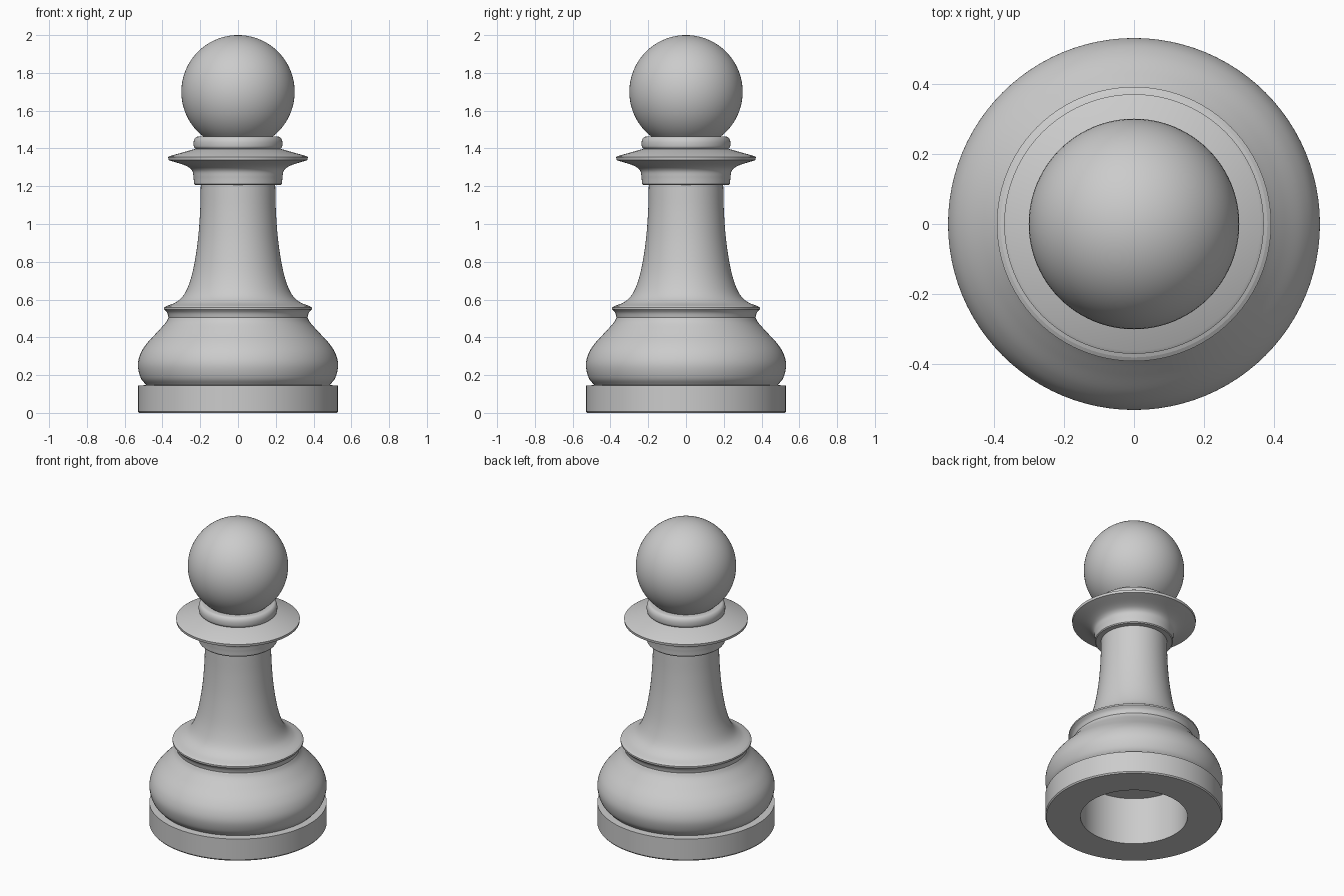
import bpy, bmesh, math
from mathutils import Vector

cube = bpy.data.objects.get("Cube")
if cube:
    bpy.data.objects.remove(cube, do_unlink=True)

SIDES = 96

stone = bpy.data.materials.new("light grey")
stone.use_nodes = True
GREY = (0.6, 0.6, 0.6, 1)
stone.diffuse_color = GREY
stone.node_tree.nodes["Principled BSDF"].inputs["Base Color"].default_value = GREY


def curve(points, steps=6):
    """Smooth curve through (radius, height) points."""
    pts = [Vector(p) for p in points]
    pts = [2 * pts[0] - pts[1]] + pts + [2 * pts[-1] - pts[-2]]
    out = []
    for a, b, c, d in zip(pts, pts[1:], pts[2:], pts[3:]):
        for i in range(steps):
            t = i / steps
            out.append(0.5 * (2 * b + (c - a) * t + (2 * a - 5 * b + 4 * c - d) * t * t
                              + (3 * b - a - 3 * c + d) * t ** 3))
    return [tuple(p) for p in out] + [tuple(points[-1])]


def lathe(name, profile):
    """Spin a profile of (radius, height) points around the z axis."""
    bm = bmesh.new()
    verts = [bm.verts.new((r, 0, z)) for r, z in profile]
    edges = [bm.edges.new(pair) for pair in zip(verts, verts[1:])]
    bmesh.ops.spin(bm, geom=verts + edges, cent=(0, 0, 0), axis=(0, 0, 1),
                   angle=math.tau, steps=SIDES, use_merge=True)
    bmesh.ops.remove_doubles(bm, verts=bm.verts, dist=0.0002)
    bmesh.ops.recalc_face_normals(bm, faces=bm.faces)
    # Open shells: make sure the outermost face looks away from the axis
    outer = max(bm.faces, key=lambda f: f.calc_center_median().xy.length)
    if outer.normal.dot(outer.calc_center_median()) < 0:
        bmesh.ops.reverse_faces(bm, faces=bm.faces)
    mesh = bpy.data.meshes.new(name)
    bm.to_mesh(mesh)
    bm.free()
    mesh.materials.append(stone)
    obj = bpy.data.objects.new(name, mesh)
    bpy.context.collection.objects.link(obj)
    bpy.ops.object.select_all(action="DESELECT")
    obj.select_set(True)
    bpy.context.view_layer.objects.active = obj
    bpy.ops.object.shade_smooth_by_angle(angle=math.radians(32))
    return obj


# Foot disc with the round blind hole underneath
lathe("foot", [(0, 0.31), (0.32, 0.31), (0.32, 0), (0.524, 0), (0.53, 0.008),
               (0.53, 0.145), (0.485, 0.147)])

# Swelling body above the foot
lathe("body", curve([(0.485, 0.147), (0.515, 0.185), (0.53, 0.25), (0.518, 0.31),
                     (0.485, 0.365), (0.43, 0.425), (0.385, 0.475), (0.368, 0.505)]))

# Flared lip and the tapering stem
lathe("stem_lip", curve([(0.368, 0.505), (0.375, 0.53), (0.391, 0.548)], 4)
      + [(0.391, 0.558), (0.38, 0.565)])
lathe("stem", curve([(0.38, 0.565), (0.33, 0.585), (0.29, 0.62), (0.26, 0.68),
                     (0.235, 0.77), (0.213, 0.91), (0.201, 1.06), (0.197, 1.207)]))

# Collar under the disc, flaring out to its thin rim
lathe("collar", [(0.197, 1.207), (0.228, 1.207), (0.233, 1.213)]
      + curve([(0.233, 1.213), (0.236, 1.25), (0.244, 1.285), (0.28, 1.31),
               (0.368, 1.338)])[1:]
      + [(0.37, 1.354), (0.36, 1.36), (0.225, 1.398)])

# Rounded neck ring below the ball
lathe("neck_ring", curve([(0.225, 1.398), (0.234, 1.41), (0.234, 1.44),
                          (0.222, 1.46), (0.2, 1.464)], 4) + [(0.184, 1.463)])

# Ball on top
start = math.asin((1.463 - 1.7) / 0.3)
lathe("ball", [(0.3 * math.cos(a), 1.7 + 0.3 * math.sin(a))
               for a in (start + (math.pi / 2 - start) * i / 36 for i in range(37))])
